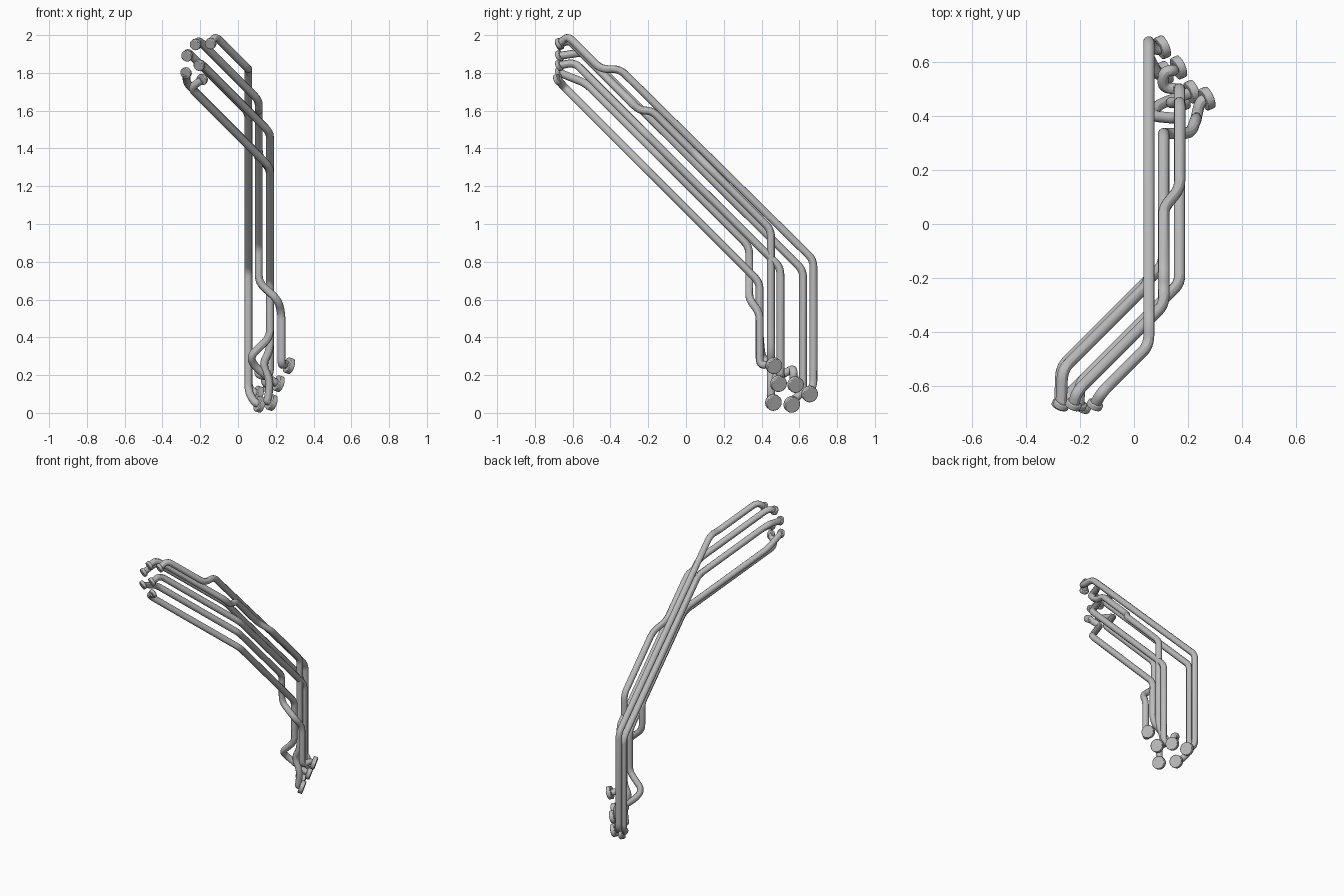
import bpy
from mathutils import Vector

default_cube = bpy.data.objects.get("Cube")
if default_cube:
    bpy.data.objects.remove(default_cube, do_unlink=True)

# One grey metal for every part
metal = bpy.data.materials.new("grey_metal")
metal.use_nodes = True
GREY = (0.5, 0.5, 0.5, 1)
metal.diffuse_color = GREY
metal.node_tree.nodes["Principled BSDF"].inputs["Base Color"].default_value = GREY

PIPE_RADIUS = 0.021
FILLET = 0.04
UPPER_NORMAL = Vector((-0.4, -0.85, -0.4)).normalized()
LOWER_NORMAL = Vector((0.87, 0.38, -0.3)).normalized()

# Shared routing planes
INNER, MIDDLE, OUTER = 0.055, 0.11, 0.169


def rounded_path(corners, steps=6):
    """Polyline with a short arc at each corner."""
    points = [corners[0]]
    for before, corner, after in zip(corners, corners[1:], corners[2:]):
        arm_in, arm_out = before - corner, after - corner
        start = corner + arm_in.normalized() * min(FILLET, arm_in.length * 0.48)
        end = corner + arm_out.normalized() * min(FILLET, arm_out.length * 0.48)
        for i in range(steps + 1):
            t = i / steps
            points.append(start.lerp(corner, t).lerp(corner.lerp(end, t), t))
    points.append(corners[-1])
    return points


def finish(obj):
    bpy.ops.object.select_all(action="DESELECT")
    obj.select_set(True)
    bpy.context.view_layer.objects.active = obj


def tube(name, corners):
    """Round tube swept along a filleted path."""
    path = rounded_path(corners)
    curve = bpy.data.curves.new(name, "CURVE")
    curve.dimensions = "3D"
    curve.bevel_depth = PIPE_RADIUS
    curve.bevel_resolution = 4
    curve.use_fill_caps = True
    spline = curve.splines.new("POLY")
    spline.points.add(len(path) - 1)
    for point, co in zip(spline.points, path):
        point.co = (*co, 1)
    curve.materials.append(metal)
    obj = bpy.data.objects.new(name, curve)
    bpy.context.collection.objects.link(obj)
    finish(obj)
    bpy.ops.object.convert(target="MESH")
    bpy.ops.object.shade_smooth_by_angle()


def fitting(name, center, normal, radius, depth):
    """Round end fitting facing along its normal."""
    bpy.ops.mesh.primitive_cylinder_add(
        vertices=24, radius=radius, depth=depth, location=center,
        rotation=normal.to_track_quat("Z", "Y").to_euler())
    obj = bpy.context.object
    obj.name = name
    obj.data.materials.append(metal)
    bevel = obj.modifiers.new("soft_rim", "BEVEL")
    bevel.width = 0.004
    bevel.segments = 2
    finish(obj)
    bpy.ops.object.shade_smooth_by_angle()


def pipe(name, upper_end, run, bend, lower, cap):
    """Pipe from an upper fitting, along a diagonal run, to a lower cap."""
    upper, bend, cap = Vector(upper_end), Vector(bend), Vector(cap)
    elbow = bend + Vector((-run, -run, run))
    tail = cap - LOWER_NORMAL * 0.03
    tube(name, [upper, elbow, bend, *map(Vector, lower), tail, cap])
    fitting(name + "_upper_fitting", upper, UPPER_NORMAL, 0.03, 0.022)
    fitting(name + "_lower_cap", cap, LOWER_NORMAL, 0.043, 0.03)


# Top pipe with a flat step
pipe("top_pipe", (-0.145, -0.67, 1.955), 0.175, (INNER, -0.45, 1.82),
     [(INNER, -0.35, 1.82), (INNER, 0.675, 0.81), (INNER, 0.675, 0.14)],
     (0.105, 0.655, 0.1))

# Inner pipe running under the top pipe
pipe("inner_pipe", (-0.27, -0.67, 1.89), 0.32, (INNER, -0.22, 1.59),
     [(INNER, 0.62, 0.755), (INNER, 0.62, 0.11)],
     (0.115, 0.56, 0.045))

# Stepped pipe crossing from the middle plane to the outer plane
pipe("crossing_pipe", (-0.225, -0.67, 1.95), 0.32, (MIDDLE, -0.3, 1.655),
     [(MIDDLE, -0.245, 1.6), (MIDDLE, -0.18, 1.6), (MIDDLE, 0.06, 1.36),
      (OUTER, 0.13, 1.29), (OUTER, 0.45, 0.97), (OUTER, 0.45, 0.33),
      (0.13, 0.45, 0.26), (OUTER, 0.45, 0.17), (0.16, 0.45, 0.075)],
     (0.178, 0.463, 0.055))

# Outer pipe with a hooked lower end
pipe("outer_pipe", (-0.205, -0.67, 1.84), 0.37, (OUTER, -0.22, 1.485),
     [(OUTER, 0.5, 0.77), (OUTER, 0.5, 0.19), (0.105, 0.505, 0.2),
      (0.11, 0.565, 0.235), (0.15, 0.57, 0.22)],
     (0.165, 0.58, 0.15))

# Middle pipe with a sideways jog near the bottom
pipe("middle_pipe", (-0.275, -0.67, 1.8), 0.38, (MIDDLE, -0.15, 1.365),
     [(MIDDLE, 0.335, 0.88), (MIDDLE, 0.335, 0.69), (0.21, 0.335, 0.6),
      (0.23, 0.39, 0.53), (0.23, 0.39, 0.25)],
     (0.27, 0.465, 0.25))

# Bottom pipe with a wide loop at its lower end
pipe("bottom_pipe", (-0.19, -0.68, 1.765), 0.42, (OUTER, -0.22, 1.3),
     [(OUTER, 0.39, 0.69), (OUTER, 0.39, 0.4), (0.065, 0.4, 0.3),
      (0.085, 0.44, 0.25)],
     (0.215, 0.49, 0.155))
